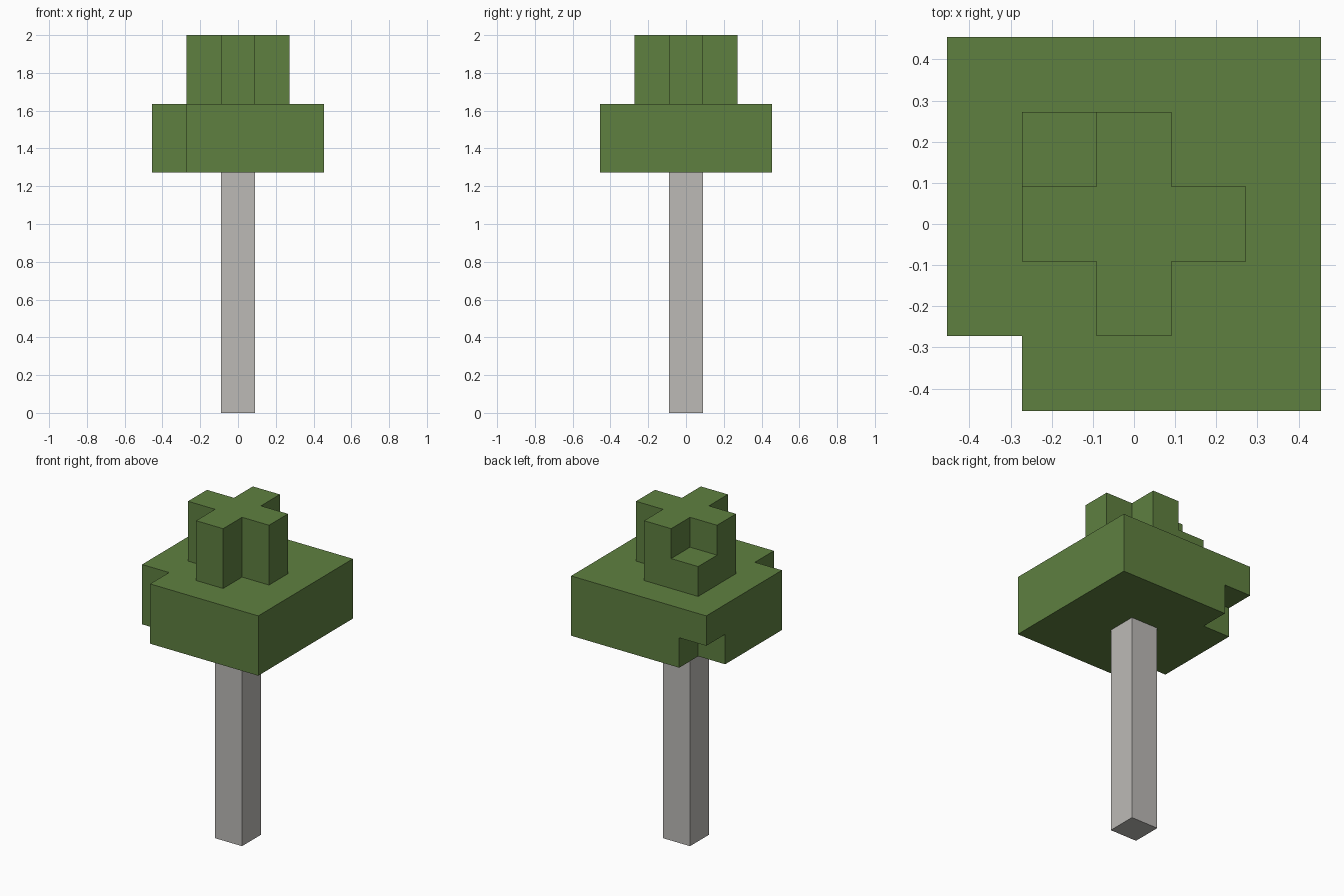
import bpy
import bmesh
import math
from mathutils import Vector

if "Cube" in bpy.data.objects:
    bpy.data.objects.remove(bpy.data.objects["Cube"], do_unlink=True)

UNIT = 2 / 11  # edge of one block; the tree is 11 blocks tall


def material(name, rgb):
    mat = bpy.data.materials.new(name)
    mat.use_nodes = True
    mat.diffuse_color = (*rgb, 1)
    mat.node_tree.nodes["Principled BSDF"].inputs["Base Color"].default_value = (*rgb, 1)
    return mat


def block_grid(radius, bottom, top):
    span = range(-radius, radius + 1)
    return {(x, y, z) for x in span for y in span for z in range(bottom, top)}


def build(name, cells, solid, mat):
    """Skin a set of blocks, leaving out faces that touch any solid block."""
    bm = bmesh.new()
    for cell in cells:
        centre = Vector(cell) + Vector((0, 0, 0.5))
        for axis in range(3):
            for sign in (-1, 1):
                normal = Vector((0, 0, 0))
                normal[axis] = sign
                if tuple(int(a + b) for a, b in zip(cell, normal)) in solid:
                    continue
                u = Vector((0, 0, 0))
                u[(axis + 1) % 3] = 0.5
                v = normal.cross(u)
                mid = centre + normal / 2
                corners = (mid - u - v, mid + u - v, mid + u + v, mid - u + v)
                bm.faces.new([bm.verts.new(c * UNIT) for c in corners])
    # Weld the blocks and merge flat areas into large faces
    bmesh.ops.remove_doubles(bm, verts=bm.verts[:], dist=0.001)
    bmesh.ops.dissolve_limit(bm, angle_limit=math.radians(1),
                             verts=bm.verts[:], edges=bm.edges[:])
    mesh = bpy.data.meshes.new(name)
    bm.to_mesh(mesh)
    bm.free()
    mesh.materials.append(mat)
    obj = bpy.data.objects.new(name, mesh)
    bpy.context.collection.objects.link(obj)


leaf_green = material("leaf green", (0.114, 0.216, 0.051))
bark_grey = material("pale bark grey", (0.503, 0.491, 0.470))

# Trunk: a single column of blocks
trunk = block_grid(0, 0, 7)

# Lower canopy: wide slab, one corner missing and one undercut
lower = block_grid(2, 7, 9) - {(-2, -2, 7), (-2, -2, 8), (-2, 2, 7)}

# Upper canopy: a cross with one low step in a corner
upper = {c for c in block_grid(1, 9, 11) if 0 in c[:2]} | {(-1, 1, 9)}

solid = trunk | lower | upper
build("trunk", trunk, solid, bark_grey)
build("lower_canopy", lower, solid, leaf_green)
build("upper_canopy", upper, solid, leaf_green)
